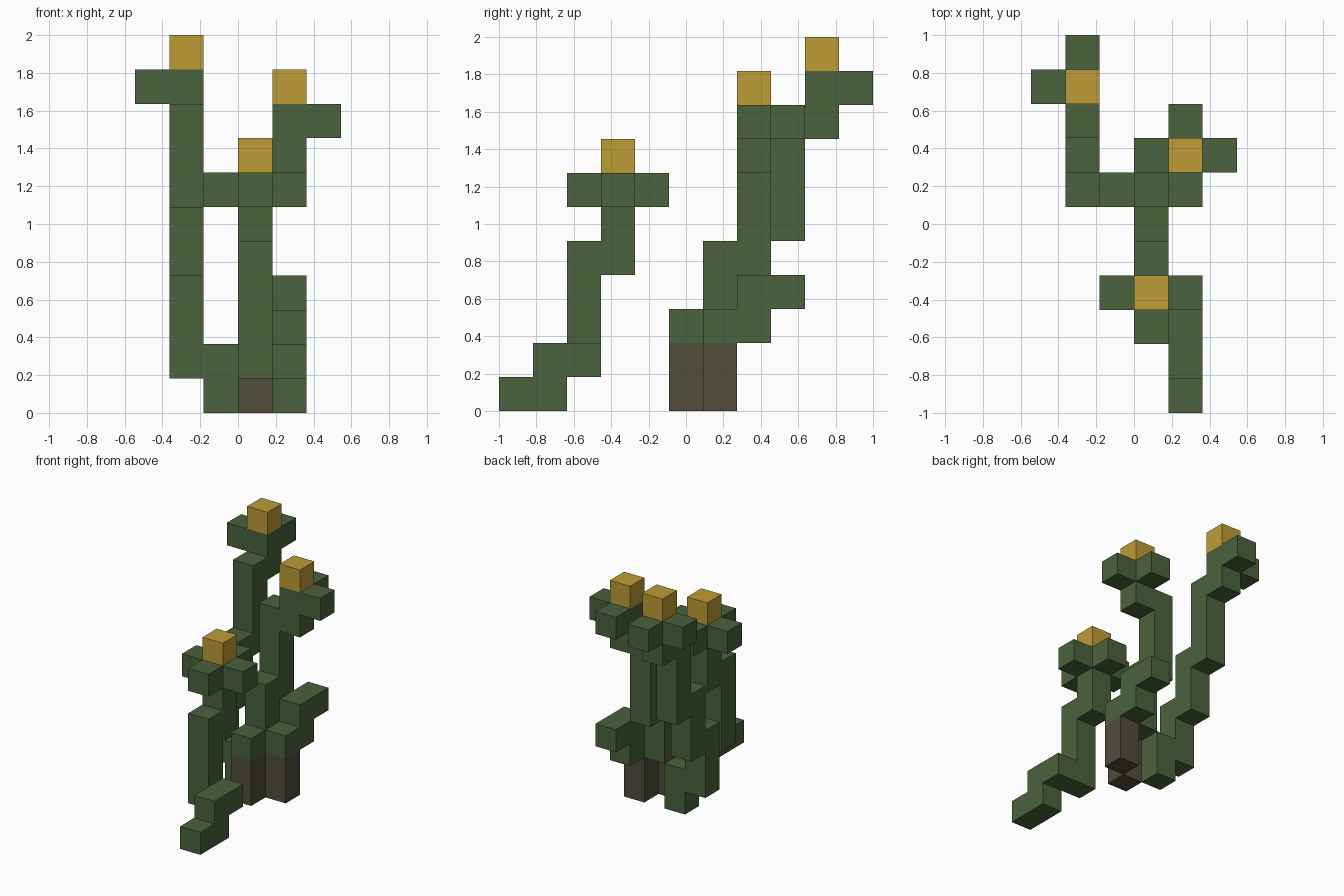
import bpy, bmesh, math
from mathutils import Vector

cube = bpy.data.objects.get("Cube")
if cube:
    bpy.data.objects.remove(cube, do_unlink=True)

U = 2 / 11                                  # edge of one block
ORIGIN = Vector((-3 * U, -1, 0))            # corner of the block grid


def material(name, rgb):
    m = bpy.data.materials.new(name)
    m.use_nodes = True
    m.diffuse_color = (*rgb, 1)
    m.node_tree.nodes["Principled BSDF"].inputs["Base Color"].default_value = (*rgb, 1)
    return m


GREEN = material("stem green", (0.069, 0.122, 0.045))
GOLD = material("flower gold", (0.515, 0.332, 0.037))
BROWN = material("root brown", (0.082, 0.075, 0.045))


def path(*points):
    """Blocks along straight runs between grid points."""
    cells = {points[0]}
    for a, b in zip(points, points[1:]):
        a, b = Vector(a), Vector(b)
        n = round((b - a).length)
        cells |= {tuple(round(c) for c in a.lerp(b, s / n)) for s in range(n + 1)}
    return cells


def build(name, cells, mat):
    """One closed mesh of joined blocks, with only the outer faces."""
    bm = bmesh.new()
    for cell in cells:
        centre = Vector(cell) + Vector((0.5, 0.5, 0.5))
        for axis in range(3):
            for sign in (-1, 1):
                n = Vector((0, 0, 0))
                n[axis] = sign
                if tuple(round(c) for c in Vector(cell) + n) in cells:
                    continue
                u = Vector((0, 0, 0))
                u[(axis + 1) % 3] = 0.5
                v = n.cross(u)
                mid = centre + n / 2
                corners = (mid - u - v, mid + u - v, mid + u + v, mid - u + v)
                bm.faces.new([bm.verts.new(ORIGIN + c * U) for c in corners])
    bmesh.ops.remove_doubles(bm, verts=bm.verts[:], dist=U / 100)
    bmesh.ops.dissolve_limit(bm, angle_limit=math.radians(1),
                             verts=bm.verts[:], edges=bm.edges[:])
    mesh = bpy.data.meshes.new(name)
    bm.to_mesh(mesh)
    bm.free()
    mesh.materials.append(mat)
    bpy.context.collection.objects.link(bpy.data.objects.new(name, mesh))


def plant(name, points, lobes):
    """Stem ending in a head with side lobes and a flower on top."""
    head = Vector(points[-1])
    arms = {tuple(round(c) for c in head + Vector((x, y, 0))) for x, y in lobes}
    build(name + "_stem", path(*points) | arms, GREEN)
    build(name + "_flower", {tuple(round(c) for c in head + Vector((0, 0, 1)))}, GOLD)


# Three climbing stems with flowers
plant("front", [(4, 0, 0), (4, 1, 0), (4, 1, 1), (4, 2, 1), (3, 2, 1), (3, 2, 4),
                (3, 3, 4), (3, 3, 6)], [(-1, 0), (1, 0), (0, -1), (0, 1)])
plant("middle", [(3, 5, 2), (3, 6, 2), (3, 6, 4), (3, 7, 4), (3, 7, 7),
                 (4, 7, 7), (4, 7, 8)], [(1, 0), (0, 1)])
plant("back", [(2, 6, 0), (2, 6, 1), (1, 6, 1), (1, 6, 3), (1, 7, 3), (1, 7, 5),
               (1, 8, 5), (1, 8, 8), (1, 9, 8), (1, 9, 9)], [(-1, 0), (0, 1)])

# Short side shoot without a flower
build("side_shoot", path((4, 6, 2), (4, 7, 2), (4, 7, 3), (4, 8, 3)), GREEN)

# Woody roots under the middle stem and the side shoot
build("middle_root", path((3, 5, 0), (3, 5, 1)), BROWN)
build("side_root", path((4, 6, 0), (4, 6, 1)), BROWN)
